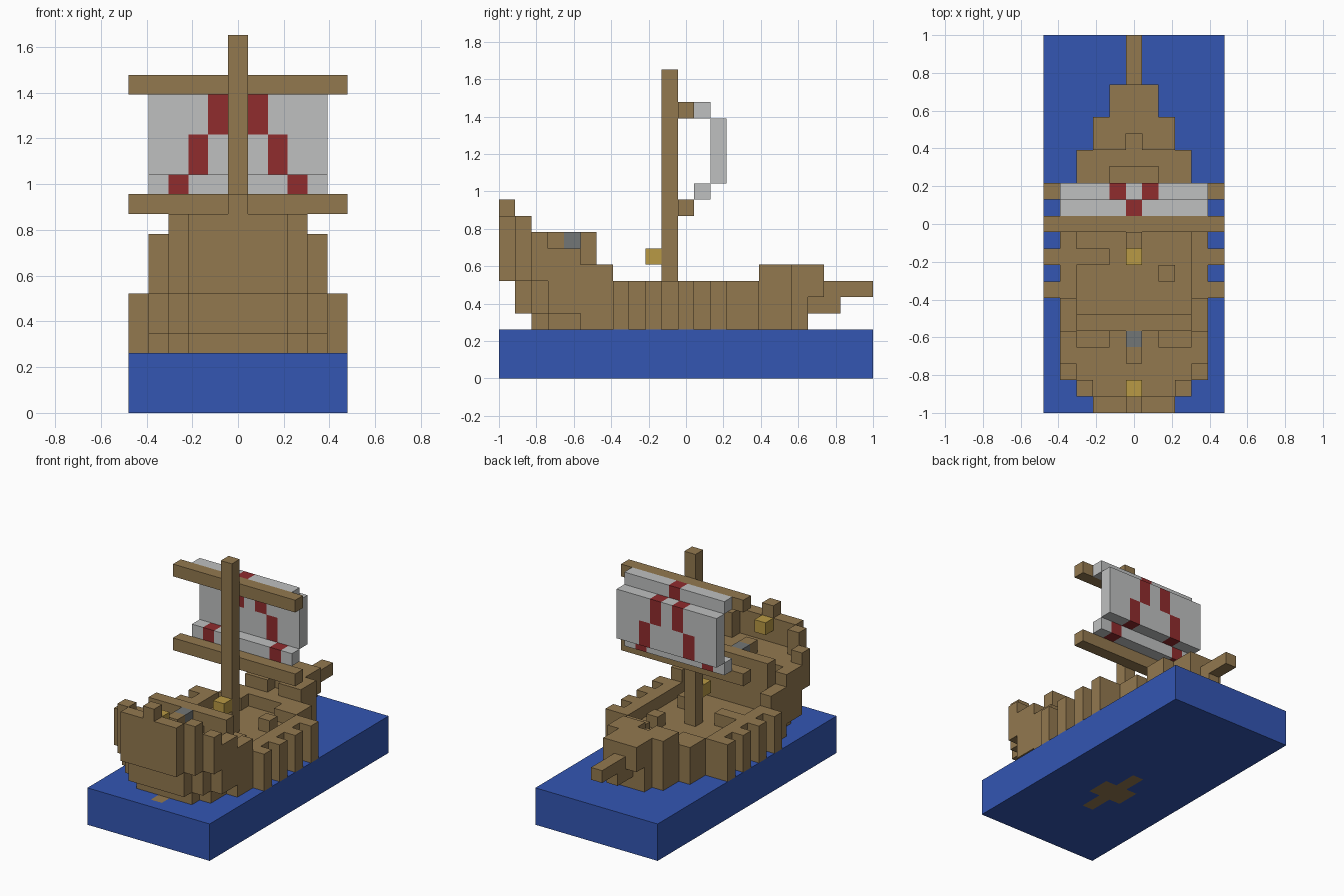
import bpy, bmesh, math
from mathutils import Vector

cube = bpy.data.objects.get("Cube")
if cube:
    bpy.data.objects.remove(cube, do_unlink=True)

U = 2 / 23  # edge of one block


def material(name, rgb):
    m = bpy.data.materials.new(name)
    m.use_nodes = True
    col = (*rgb, 1)
    m.diffuse_color = col
    bsdf = next(n for n in m.node_tree.nodes if n.type == 'BSDF_PRINCIPLED')
    bsdf.inputs["Base Color"].default_value = col
    return m


WOOD = material("wood brown", (0.29, 0.19, 0.078))
BLUE = material("water blue", (0.033, 0.093, 0.45))
WHITE = material("sail white", (0.52, 0.53, 0.53))
RED = material("sail red", (0.28, 0.025, 0.027))
GOLD = material("lantern gold", (0.48, 0.32, 0.058))
GREY = material("iron grey", (0.17, 0.18, 0.18))


def box(x, y, z):
    """Block cells in half-open ranges; x counts from the centreline."""
    return {(i, j, k) for i in range(*x) for j in range(*y) for k in range(*z)}


def wide(half, y, z):
    """Cells on both sides of the centreline up to the half width."""
    return box((-half, half + 1), y, z)


def sides(i, y, z):
    """One column of cells on each side."""
    return box((i, i + 1), y, z) | box((-i, -i + 1), y, z)


def build(name, cells, mats, rule=lambda c: 0):
    """Skin a set of blocks, merging flat areas of one colour."""
    bm = bmesh.new()
    corners = {}

    def vert(p):
        key = tuple(round(2 * a) for a in p)
        if key not in corners:
            corners[key] = bm.verts.new((p.x * U, (p.y + 0.5) * U - 1, (p.z + 0.5) * U))
        return corners[key]

    for c in sorted(cells):
        for axis in range(3):
            for sign in (-1, 1):
                n = Vector((0, 0, 0))
                n[axis] = sign
                if tuple(int(a + b) for a, b in zip(c, n)) in cells:
                    continue
                u = Vector((0, 0, 0))
                u[(axis + 1) % 3] = 0.5
                w = n.cross(u)
                mid = Vector(c) + n / 2
                f = bm.faces.new([vert(mid + a * u + b * w)
                                  for a, b in ((-1, -1), (1, -1), (1, 1), (-1, 1))])
                f.material_index = rule(c)
    bmesh.ops.dissolve_limit(bm, angle_limit=math.radians(1), verts=bm.verts[:],
                             edges=bm.edges[:], delimit={'MATERIAL'})
    me = bpy.data.meshes.new(name)
    bm.to_mesh(me)
    bm.free()
    for m in mats:
        me.materials.append(m)
    ob = bpy.data.objects.new(name, me)
    bpy.context.collection.objects.link(ob)
    return ob


# Water slab with the sunken keel and rudder foot showing through
keel = wide(0, (6, 12), (0, 1)) | wide(1, (8, 10), (0, 1)) | wide(0, (1, 2), (2, 3))
build("water", wide(5, (0, 23), (0, 3)), [BLUE, WOOD], lambda c: int(c in keel))

# Hull: stepped bottom, main deck and bow
hull = wide(2, (2, 3), (3, 4)) | wide(3, (3, 5), (3, 4)) | wide(4, (5, 14), (3, 4))
hull |= wide(2, (1, 2), (4, 6)) | wide(3, (2, 3), (4, 6)) | wide(4, (3, 7), (4, 6))
hull |= wide(4, (7, 14), (4, 6))
hull |= wide(3, (14, 16), (3, 6)) | wide(2, (16, 18), (3, 7)) | wide(1, (18, 19), (3, 7))
hull |= wide(1, (19, 20), (5, 7)) | wide(0, (19, 21), (4, 6))
# Sunken main deck and bow steps
hull -= wide(3, (6, 14), (5, 6)) | wide(1, (14, 15), (5, 6)) | wide(0, (16, 17), (6, 7))
# Raised stern: deck, stair wells, stepped side walls and transom
hull |= wide(2, (1, 2), (6, 8)) | wide(4, (2, 5), (6, 8))
hull -= sides(3, (4, 5), (7, 8)) | sides(2, (4, 5), (7, 8))
hull |= sides(4, (5, 7), (6, 7)) | sides(4, (2, 3), (8, 9)) | sides(3, (1, 2), (6, 10))
hull |= wide(2, (0, 1), (6, 10)) | wide(0, (0, 1), (10, 11))
hull |= wide(3, (5, 6), (5, 9))
build("hull", hull, [WOOD])

# Outer ribs
for n, j in enumerate(range(7, 14, 2)):
    build(f"ribs_{n + 1}", sides(5, (j, j + 1), (3, 6)), [WOOD])

# Bowsprit, mast and yards
build("bowsprit", wide(0, (21, 23), (5, 6)), [WOOD])
build("mast", wide(0, (10, 11), (5, 19)), [WOOD])
build("lower_yard", wide(5, (11, 12), (10, 11)), [WOOD])
build("upper_yard", wide(5, (11, 12), (16, 17)), [WOOD])

# Billowing sail with a red chevron
sail = wide(4, (12, 13), (11, 12)) | wide(4, (13, 14), (12, 16)) | wide(4, (12, 13), (16, 17))
build("sail", sail, [WHITE, RED], lambda c: int(abs(c[0]) == (17 - c[2]) // 2))

# Deck fittings
build("crate_front", box((2, 3), (8, 9), (5, 6)), [WOOD])
build("crate_rear", box((2, 3), (12, 13), (5, 6)), [WOOD])
build("crate_pair", box((-3, -1), (9, 10), (5, 6)), [WOOD])
build("helm_post", wide(0, (3, 4), (8, 9)), [WOOD])
build("helm", wide(0, (4, 5), (8, 9)), [GREY])
build("mast_lantern", wide(0, (9, 10), (7, 8)), [GOLD])
build("stern_lantern", wide(0, (1, 2), (9, 10)), [GOLD])
